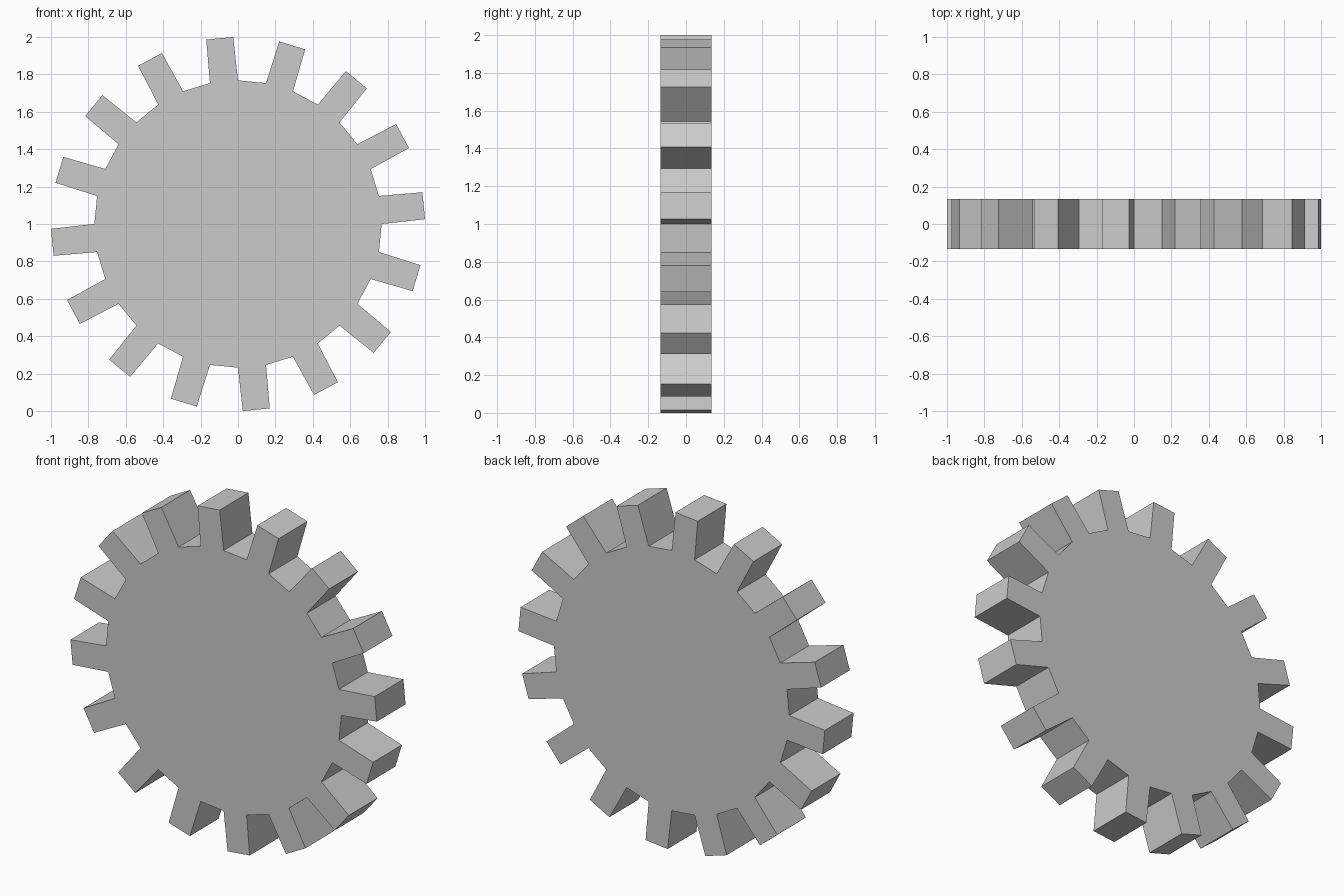
import bpy, bmesh
from math import sin, cos, pi

if "Cube" in bpy.data.objects:
    bpy.data.objects.remove(bpy.data.objects["Cube"])

TEETH = 16
ROOT_R = 0.768      # radius of the 32-sided hub
TIP_DIST = 0.9977   # distance from centre to the flat tooth tip
TIP_HALF = 0.0724   # half width of the tooth tip
HALF_DEPTH = 0.134
CENTRE_Z = 1.0

# Gear outline: each tooth stands on every second side of the hub
step = 2 * pi / TEETH
outline = []
for i in range(TEETH):
    a0, a1 = i * step, (i + 0.5) * step
    mid = (a0 + a1) / 2
    outline.append((ROOT_R * cos(a0), ROOT_R * sin(a0)))
    for side in (-TIP_HALF, TIP_HALF):
        outline.append((TIP_DIST * cos(mid) - side * sin(mid),
                        TIP_DIST * sin(mid) + side * cos(mid)))
    outline.append((ROOT_R * cos(a1), ROOT_R * sin(a1)))

# Front face, extruded to the back
bm = bmesh.new()
front = bm.faces.new([bm.verts.new((x, -HALF_DEPTH, z + CENTRE_Z)) for x, z in outline])
ext = bmesh.ops.extrude_face_region(bm, geom=[front], use_keep_orig=True)
back = [v for v in ext["geom"] if isinstance(v, bmesh.types.BMVert)]
bmesh.ops.translate(bm, verts=back, vec=(0, 2 * HALF_DEPTH, 0))
bmesh.ops.recalc_face_normals(bm, faces=bm.faces)

mesh = bpy.data.meshes.new("gear_wheel")
bm.to_mesh(mesh)
bm.free()
gear = bpy.data.objects.new("gear_wheel", mesh)
bpy.context.collection.objects.link(gear)
